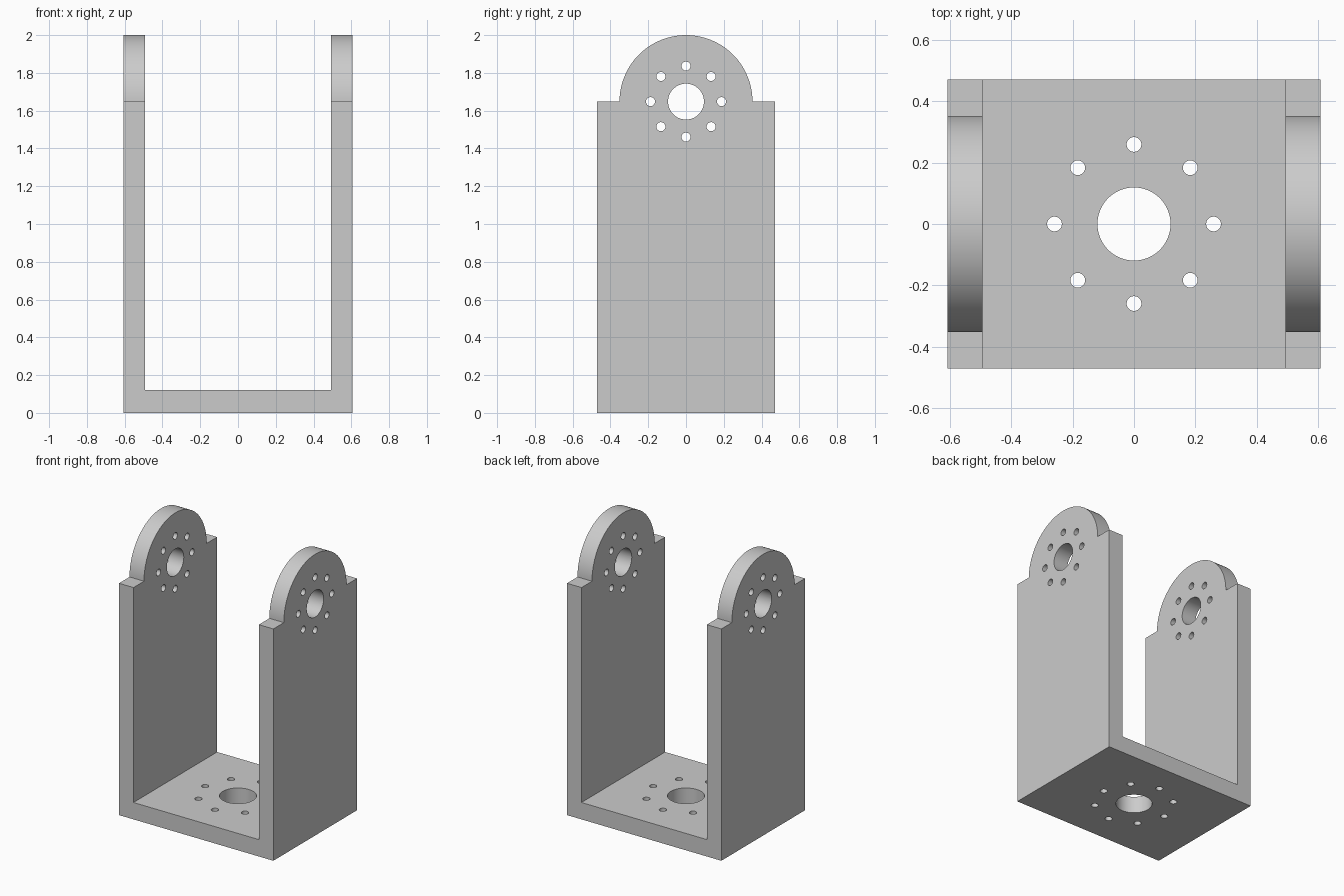
import bpy, bmesh
from math import pi, sin, cos, radians
from mathutils import Matrix, Vector

if "Cube" in bpy.data.objects:
    bpy.data.objects.remove(bpy.data.objects["Cube"])

HALF_X, HALF_Y, WALL, FLOOR = 0.607, 0.47, 0.114, 0.12
PIVOT_Z, EAR_R = 1.648, 0.352


def make_object(name, bm):
    bmesh.ops.recalc_face_normals(bm, faces=bm.faces)
    mesh = bpy.data.meshes.new(name)
    bm.to_mesh(mesh)
    bm.free()
    obj = bpy.data.objects.new(name, mesh)
    bpy.context.collection.objects.link(obj)
    return obj


def extrude_profile(name, points, axis):
    """Closed profile of 3D points, extruded by the axis vector."""
    bm = bmesh.new()
    face = bm.faces.new([bm.verts.new(p) for p in points])
    new = bmesh.ops.extrude_face_region(bm, geom=[face])["geom"]
    bmesh.ops.translate(bm, vec=axis,
                        verts=[v for v in new if isinstance(v, bmesh.types.BMVert)])
    return make_object(name, bm)


def add_drills(bm, frame, depth, bore, ring, bolt):
    """Centre bore with a ring of eight bolt holes, along the frame's z axis."""
    spots = [(0, 0, bore, 64)]
    spots += [(ring * cos(i * pi / 4), ring * sin(i * pi / 4), bolt, 32) for i in range(8)]
    for x, y, r, n in spots:
        bmesh.ops.create_cone(bm, cap_ends=True, segments=n, radius1=r, radius2=r,
                              depth=depth, matrix=frame @ Matrix.Translation((x, y, 0)))


# U-shaped bracket: front profile, deliberately too deep and too tall
xi = HALF_X - WALL
u_points = [(-HALF_X, 0), (HALF_X, 0), (HALF_X, 2.2), (xi, 2.2),
            (xi, FLOOR), (-xi, FLOOR), (-xi, 2.2), (-HALF_X, 2.2)]
bracket = extrude_profile("bracket", [(x, -0.7, z) for x, z in u_points], Vector((0, 1.4, 0)))

# Side silhouette with shoulders and round ear, trims the bracket
side = [(-HALF_Y, PIVOT_Z), (-HALF_Y, -0.2), (HALF_Y, -0.2), (HALF_Y, PIVOT_Z)]
side += [(EAR_R * cos(i * pi / 64), PIVOT_Z + EAR_R * sin(i * pi / 64)) for i in range(65)]
silhouette = extrude_profile("side_silhouette_cutter", [(-0.8, y, z) for y, z in side],
                             Vector((1.6, 0, 0)))

# Drills through both walls and through the floor
bm = bmesh.new()
add_drills(bm, Matrix.Translation((0, 0, PIVOT_Z)) @ Matrix.Rotation(pi / 2, 4, "Y"),
           1.6, 0.095, 0.188, 0.024)
add_drills(bm, Matrix.Translation((0, 0, FLOOR / 2)), 0.4, 0.119, 0.259, 0.024)
drills = make_object("hole_cutter", bm)

for cutter, operation in ((silhouette, "INTERSECT"), (drills, "DIFFERENCE")):
    cutter.hide_render = True
    mod = bracket.modifiers.new(operation.lower(), "BOOLEAN")
    mod.operation, mod.object, mod.solver = operation, cutter, "EXACT"

# Apply the cuts and shade the round faces
bpy.context.view_layer.objects.active = bracket
bracket.select_set(True)
for mod in list(bracket.modifiers):
    bpy.ops.object.modifier_apply(modifier=mod.name)
for cutter in (silhouette, drills):
    bpy.data.objects.remove(cutter)
bpy.ops.object.shade_smooth_by_angle(angle=radians(30))
